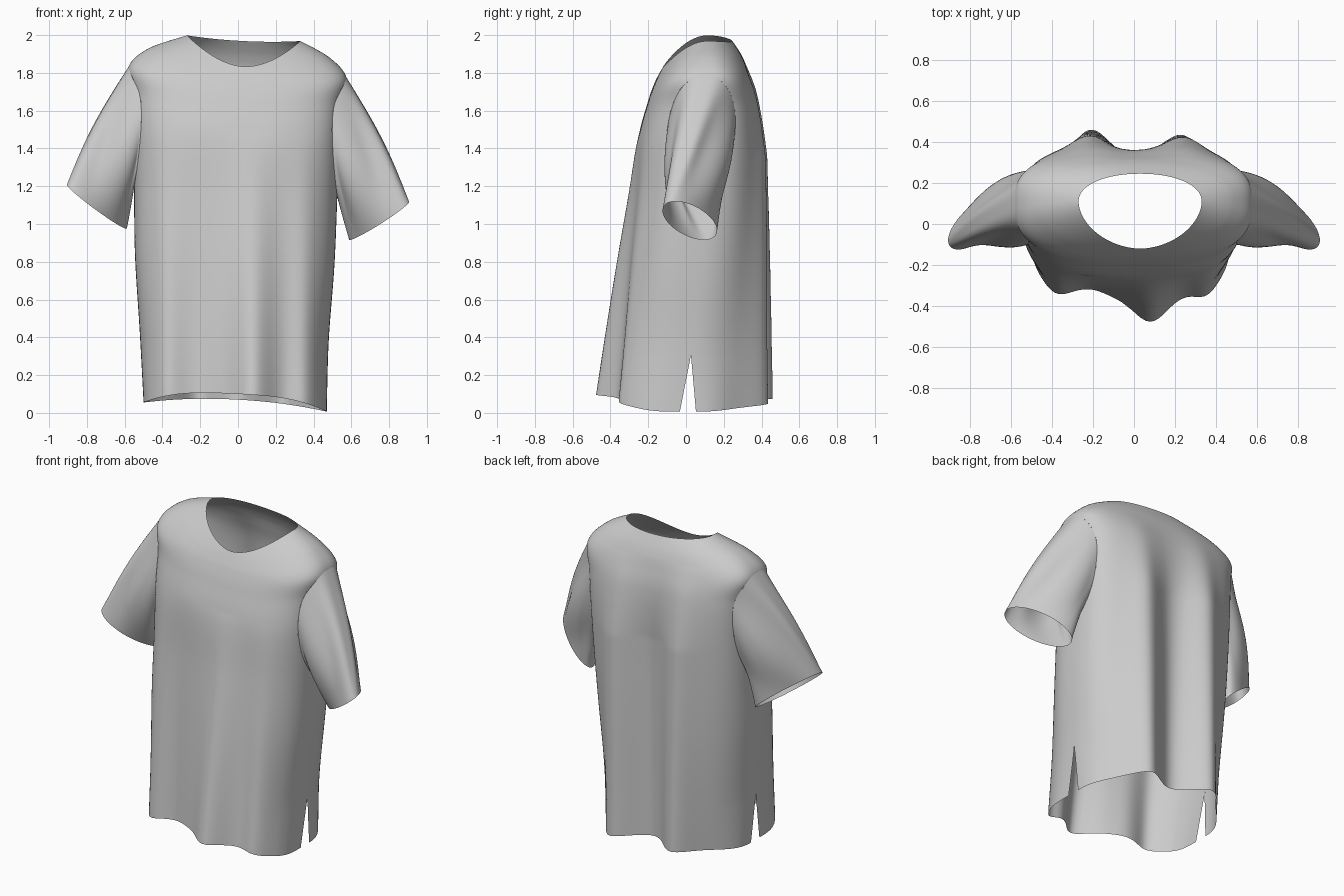
import bpy, bmesh, math
from mathutils import Vector

if "Cube" in bpy.data.objects:
    bpy.data.objects.remove(bpy.data.objects["Cube"])

# Body rings, hem to neck: x left, x right, y front, y side, y back, z front, z side, z back, front and back squareness
RINGS = [
    (-.50, .47, -.362, .01, .41, .10, .03, .07, 3.0, 2.1),
    (-.52, .48, -.340, .03, .405, .42, .40, .41, 2.9, 2.2),
    (-.545, .51, -.310, .05, .40, .80, .80, .80, 2.8, 2.4),
    (-.55, .525, -.278, .07, .395, 1.15, 1.15, 1.15, 2.8, 2.7),
    (-.55, .535, -.252, .08, .39, 1.45, 1.45, 1.45, 2.9, 3.0),
    (-.555, .545, -.203, .09, .37, 1.64, 1.65, 1.66, 2.9, 3.2),
    (-.58, .575, -.170, .10, .335, 1.735, 1.80, 1.79, 2.7, 3.0),
    (-.475, .485, -.144, .11, .295, 1.79, 1.905, 1.89, 2.3, 2.5),
    (-.27, .33, -.120, .11, .245, 1.835, 1.985, 1.97, 1.85, 2.1),
]
TOP = len(RINGS) - 1
ARM_T, ARM_B, ARM_A = 4.55, 1.5, .46      # armhole ellipse on the body surface


def ring(t):
    """Smoothly interpolated ring values."""
    i = min(int(max(t, 0)), TOP - 1)
    f = t - i
    a, b, c, d = (RINGS[min(max(i + k, 0), TOP)] for k in (-1, 0, 1, 2))
    return [.5 * (2 * q + (r - p) * f + (2 * p - 5 * q + 4 * r - s) * f * f
                  + (3 * q - p - 3 * r + s) * f ** 3) for p, q, r, s in zip(a, b, c, d)]


def bump(x, centre, width):
    return math.exp(-((x - centre) / width) ** 2)


def clamp(v):
    return max(0., min(1., v))


def tilt(p):
    return Vector((p[0], p[1], p[2] - .05 * p[0]))


def body_point(angle, t, back):
    """Point on the draped body; angle 0 is the right side, pi/2 the back."""
    xl, xr, yf, ys, yb, zf, zs, zb, nf, nb = ring(t)
    n = nb if back else nf
    c, s = math.cos(angle), math.sin(angle)
    x = (xl + xr) / 2 + (xr - xl) / 2 * math.copysign(abs(c) ** (2 / n), c)
    depth = abs(s) ** (2 / n)
    y = ys + depth * ((yb - ys) if back else (yf - ys))
    z = zs + s * s * ((zb if back else zf) - zs)
    w = clamp(abs(s) * 2.5)
    # hanging folds
    if back:
        k = clamp((1.85 - z) / .5) * (.45 + .55 * clamp(1 - z / 1.6))
        y += w * k * (.085 * bump(x, -.22, .1) + .08 * bump(x, .25, .1) - .085 * bump(x, 0, .12))
    else:
        k = clamp((1.5 - z) / 1.4)
        y += w * k * (-.115 * bump(x, .08, .11) + .035 * bump(x, -.21, .1)
                      - .04 * bump(x, -.39, .08) - .05 * bump(x, .36, .08))
    # side slit opening
    gap = .047 * clamp(1 - z / .33) * abs(c) ** 10
    y += gap if back else -gap
    return tilt((x, y, z))


def make_object(name, verts, faces):
    mesh = bpy.data.meshes.new(name)
    mesh.from_pydata(verts, [], faces)
    bm = bmesh.new()
    bm.from_mesh(mesh)
    bmesh.ops.remove_doubles(bm, verts=bm.verts, dist=.0002)
    loose = [v for v in bm.verts if not v.link_faces]
    bmesh.ops.delete(bm, geom=loose, context='VERTS')
    bmesh.ops.recalc_face_normals(bm, faces=bm.faces)
    for f in bm.faces:
        f.smooth = True
    bm.to_mesh(mesh)
    bm.free()
    obj = bpy.data.objects.new(name, mesh)
    bpy.context.collection.objects.link(obj)
    return obj


def in_armhole(angle, t):
    side = math.asin(max(-1, min(1, math.sin(angle))))
    return (side / ARM_A) ** 2 + ((t - ARM_T) / ARM_B) ** 2 < .97


# Body: front and back panels, welded along the sides above the slits
NU, NV = 110, 120
verts, faces = [], []
for back in (False, True):
    base = len(verts)
    sign = 1 if back else -1
    for j in range(NV + 1):
        for i in range(NU + 1):
            verts.append(body_point(sign * math.pi * i / NU, TOP * j / NV, back))
    for j in range(NV):
        for i in range(NU):
            if in_armhole(math.pi * (i + .5) / NU, TOP * (j + .5) / NV):
                continue
            a = base + j * (NU + 1) + i
            faces.append((a, a + 1, a + NU + 2, a + NU + 1))
make_object("shirt_body", verts, faces)


# Sleeves: lofted from the armhole to the slanted cuff
def make_sleeve(name, side, nu=80, nv=36):
    centre = Vector((.747, .02, 1.055))
    up, front = Vector((.155, -.12, .10)), Vector((-.035, -.08, -.045))
    verts, faces = [], []
    for j in range(nv + 1):
        s = j / nv
        for i in range(nu):
            phi = 2 * math.pi * i / nu
            c, h = math.cos(phi), math.sin(phi)
            a = -ARM_A * c
            root = body_point(a if side > 0 else math.pi - a, ARM_T + ARM_B * h, c < 0)
            end = centre + up * h + front * c
            end = tilt((side * end.x, end.y, end.z))
            p = root.lerp(end, s)
            # soft folds running down from the shoulder
            swell = math.sin(math.pi * s)
            p.x += side * swell * (.025 * max(h, 0) + .015 * math.sin(5 * phi) * abs(c))
            p.y -= swell * .018 * c * (1 + math.cos(4 * phi))
            verts.append(p)
    for j in range(nv):
        for i in range(nu):
            k = (i + 1) % nu
            faces.append((j * nu + i, j * nu + k, (j + 1) * nu + k, (j + 1) * nu + i))
    return make_object(name, verts, faces)


make_sleeve("right_sleeve", 1)
make_sleeve("left_sleeve", -1)
